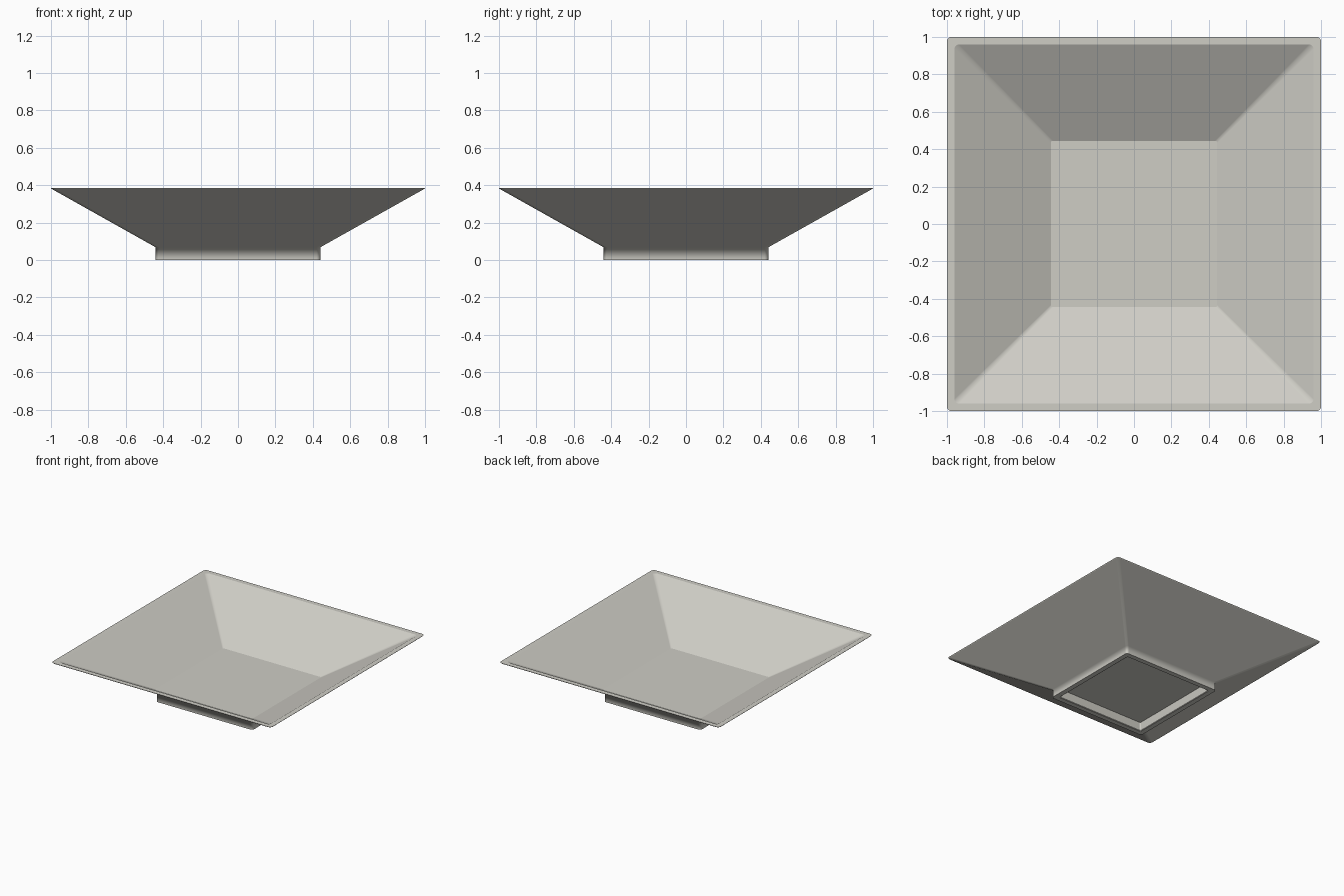
import bpy
import bmesh
from math import sin, cos, pi

cube = bpy.data.objects.get("Cube")
if cube:
    bpy.data.objects.remove(cube, do_unlink=True)

# Glazed off-white ceramic
glaze = bpy.data.materials.new("warm_white_glaze")
glaze.use_nodes = True
colour = (0.62, 0.61, 0.56, 1)
glaze.diffuse_color = colour
glaze.node_tree.nodes["Principled BSDF"].inputs["Base Color"].default_value = colour

STEPS = 4  # segments per rounded corner


def square_ring(bm, half, radius, z):
    """Vertices of a square with rounded corners."""
    ring = []
    for corner in range(4):
        mid = pi / 4 + corner * pi / 2
        sx = 1 if cos(mid) > 0 else -1
        sy = 1 if sin(mid) > 0 else -1
        for i in range(STEPS + 1):
            a = corner * pi / 2 + i / STEPS * pi / 2
            ring.append(bm.verts.new((sx * (half - radius) + radius * cos(a),
                                      sy * (half - radius) + radius * sin(a), z)))
    return ring


# Section from recessed underside, round the foot and rim, to the inner floor:
# half width, corner radius, height, crisp edge
section = [
    (0.385, 0.010, 0.065, True),
    (0.395, 0.012, 0.004, True),
    (0.400, 0.015, 0.000, True),
    (0.440, 0.020, 0.000, True),
    (0.440, 0.020, 0.068, False),
    (0.996, 0.025, 0.380, True),
    (1.000, 0.025, 0.385, True),
    (0.960, 0.025, 0.385, True),
    (0.445, 0.012, 0.099, True),
]

bm = bmesh.new()
rings = [square_ring(bm, h, r, z) for h, r, z, crisp in section]
for low, high in zip(rings, rings[1:]):
    for i in range(len(low)):
        j = (i + 1) % len(low)
        bm.faces.new((low[i], low[j], high[j], high[i]))
bm.faces.new(rings[0][::-1])
bm.faces.new(rings[-1])
bmesh.ops.recalc_face_normals(bm, faces=bm.faces)

for face in bm.faces:
    face.smooth = True
for ring, (h, r, z, crisp) in zip(rings, section):
    for i, vert in enumerate(ring):
        bm.edges.get((vert, ring[(i + 1) % len(ring)])).smooth = not crisp

mesh = bpy.data.meshes.new("square_dish")
bm.to_mesh(mesh)
bm.free()
mesh.materials.append(glaze)
dish = bpy.data.objects.new("square_dish", mesh)
bpy.context.collection.objects.link(dish)

# Keep the broad panels flat while the rounded corners blend
weighted = dish.modifiers.new("flat_panels", "WEIGHTED_NORMAL")
weighted.weight = 100
weighted.keep_sharp = True
